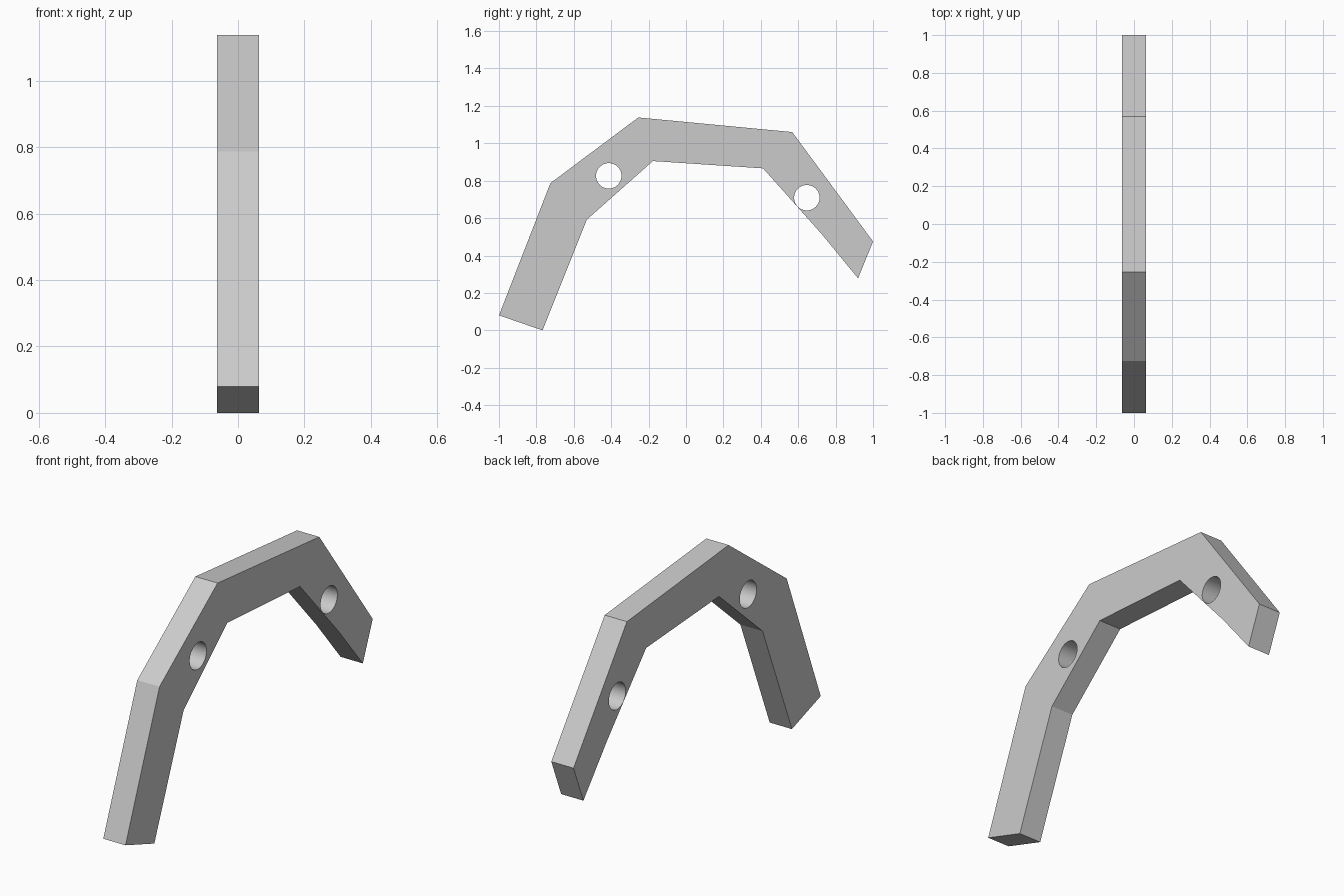
import bpy
import bmesh

if "Cube" in bpy.data.objects:
    bpy.data.objects.remove(bpy.data.objects["Cube"], do_unlink=True)

HALF_WIDTH = 0.063
HOLE_RADIUS = 0.068

# Single plain grey
grey = bpy.data.materials.new("light grey")
grey.use_nodes = True
colour = (0.6, 0.6, 0.6, 1)
grey.diffuse_color = colour
grey.node_tree.nodes["Principled BSDF"].inputs["Base Color"].default_value = colour

# Side outline of the angular arch as (y, z)
outline = [(-1, 0.08), (-0.767, 0), (-0.53, 0.592), (-0.177, 0.905),
           (0.412, 0.866), (0.727, 0.513), (0.92, 0.278), (1, 0.475),
           (0.568, 1.06), (-0.255, 1.138), (-0.725, 0.787)]

# Arch: extrude the outline across x
bm = bmesh.new()
face = bm.faces.new([bm.verts.new((-HALF_WIDTH, y, z)) for y, z in outline])
extruded = bmesh.ops.extrude_face_region(bm, geom=[face])["geom"]
bmesh.ops.translate(bm, vec=(2 * HALF_WIDTH, 0, 0),
                    verts=[v for v in extruded if isinstance(v, bmesh.types.BMVert)])
bmesh.ops.recalc_face_normals(bm, faces=bm.faces)
mesh = bpy.data.meshes.new("arch_bracket")
bm.to_mesh(mesh)
bm.free()
mesh.materials.append(grey)
arch = bpy.data.objects.new("arch_bracket", mesh)
bpy.context.collection.objects.link(arch)


def drill_hole(name, y, z):
    """Cut a round hole through the arch along x."""
    bpy.ops.mesh.primitive_cylinder_add(vertices=48, radius=HOLE_RADIUS, depth=0.4,
                                        location=(0, y, z), rotation=(0, 1.570796, 0))
    cutter = bpy.context.object
    cutter.name = name
    cutter.data.materials.append(grey)
    bpy.context.view_layer.objects.active = arch
    cut = arch.modifiers.new(name, "BOOLEAN")
    cut.operation = "DIFFERENCE"
    cut.solver = "EXACT"
    cut.object = cutter
    bpy.ops.object.modifier_apply(modifier=cut.name)
    bpy.data.objects.remove(cutter, do_unlink=True)


# Two mounting holes
drill_hole("front_hole_cutter", -0.413, 0.826)
drill_hole("back_hole_cutter", 0.646, 0.709)

# Smooth hole walls, crisp bends
bpy.ops.object.select_all(action="DESELECT")
arch.select_set(True)
bpy.context.view_layer.objects.active = arch
bpy.ops.object.shade_smooth_by_angle(angle=0.2)
# Keep every planar side of the arch flat
for poly in arch.data.polygons:
    if poly.area > 0.02:
        poly.use_smooth = False
